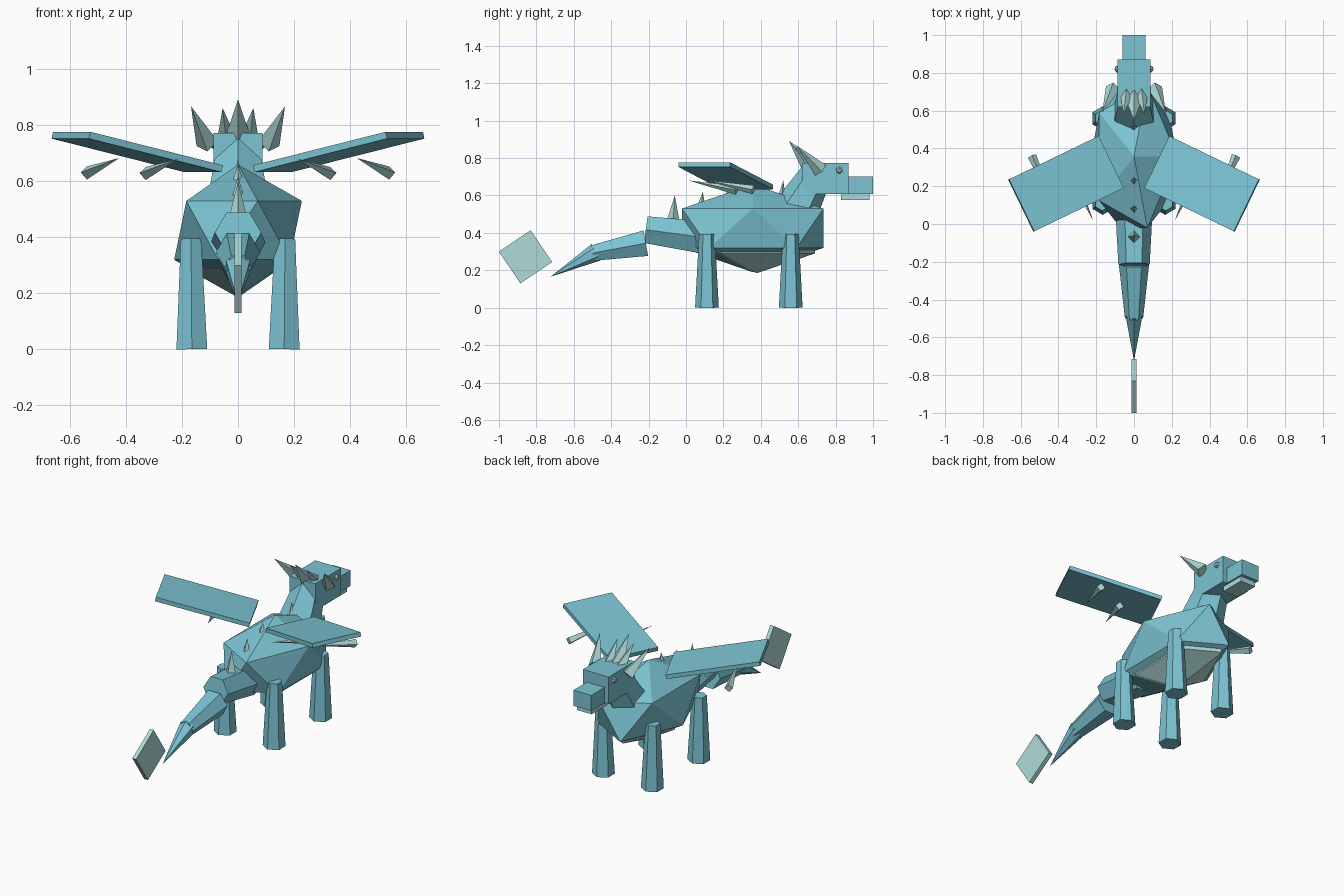
import bpy, math
from mathutils import Vector, Matrix

if "Cube" in bpy.data.objects:
    bpy.data.objects.remove(bpy.data.objects["Cube"])


def material(name, rgb):
    m = bpy.data.materials.new(name)
    m.diffuse_color = (*rgb, 1)
    m.use_nodes = True
    m.node_tree.nodes["Principled BSDF"].inputs["Base Color"].default_value = m.diffuse_color
    return m


BLUE = material("blue_hide", (0.20, 0.55, 0.65))
PALE = material("pale_horn", (0.43, 0.71, 0.69))


def finish(name, mat):
    ob = bpy.context.object
    ob.name = name
    ob.data.materials.append(mat)
    return ob


def ball(name, loc, radii, mat):
    bpy.ops.mesh.primitive_ico_sphere_add(subdivisions=1, radius=1, location=loc)
    ob = finish(name, mat)
    ob.scale = radii
    return ob


def box(name, loc, size, mat, rot=None):
    bpy.ops.mesh.primitive_cube_add(size=1, location=loc)
    ob = finish(name, mat)
    m = Matrix.Translation(loc)
    if rot:
        m = m @ rot
    ob.matrix_world = m @ Matrix.Diagonal((*size, 1))
    return ob


def cone(name, a, b, r1, r2, mat, sides=6, spin=0):
    """Tapered prism from point a to point b."""
    a, b = Vector(a), Vector(b)
    d = b - a
    bpy.ops.mesh.primitive_cone_add(vertices=sides, radius1=r1, radius2=r2, depth=d.length)
    ob = finish(name, mat)
    up = d.normalized()
    # keep the local x axis close to world x so facets stay symmetric
    y = up.cross(Vector((1, 0, 0))).normalized()
    x = y.cross(up)
    rot = Matrix((x, y, up)).transposed().to_4x4()
    ob.matrix_world = Matrix.Translation((a + b) / 2) @ rot @ Matrix.Rotation(spin, 4, 'Z')
    return ob


# Torso and belly plate
ball("body", (0, 0.357, 0.425), (0.255, 0.444, 0.235), BLUE)
ball("belly", (0, 0.38, 0.375), (0.21, 0.364, 0.19), PALE)

# Neck and head
cone("neck", (0, 0.575, 0.50), (0, 0.70, 0.72), 0.125, 0.085, BLUE)
box("head", (0, 0.745, 0.69), (0.175, 0.25, 0.165), BLUE)
box("snout", (0, 0.93, 0.655), (0.12, 0.14, 0.095), BLUE)
box("jaw", (0, 0.905, 0.592), (0.10, 0.15, 0.03), PALE)

# Tail segments and fin
flat_top = math.pi / 6
cone("tail_base", (0, 0.10, 0.375), (0, -0.215, 0.417), 0.10, 0.083, BLUE, spin=flat_top)
cone("tail_middle", (0, -0.215, 0.345), (0, -0.50, 0.292), 0.08, 0.048, BLUE, spin=flat_top)
cone("tail_end", (0, -0.48, 0.297), (0, -0.725, 0.165), 0.05, 0, BLUE)
box("tail_fin", (0, -0.858, 0.272), (0.025, 0.205, 0.205), PALE,
    Matrix.Rotation(math.radians(34), 4, 'X'))

# Back spikes: y, base z, tip z, radius
for i, (y, z0, z1, r) in enumerate([(-0.07, 0.44, 0.60, 0.04), (0.08, 0.53, 0.62, 0.025),
                                    (0.23, 0.60, 0.66, 0.02), (0.51, 0.57, 0.68, 0.025)]):
    cone(f"back_spike_{i}", (0, y, z0), (0, y + 0.01, z1), r, 0, PALE, 4)

# Central crest horn
cone("crest_horn", (0, 0.67, 0.745), (0, 0.55, 0.893), 0.05, 0, PALE, 4)

# Everything paired left and right
for side, s in (("left", -1), ("right", 1)):
    for name, y in (("front_leg", 0.56), ("back_leg", 0.112)):
        cone(f"{side}_{name}", (s * 0.165, y, 0), (s * 0.168, y, 0.395), 0.0635, 0.042, BLUE)
    ball(f"{side}_eye", (s * 0.087, 0.82, 0.735), (0.018, 0.02, 0.02), PALE)
    cone(f"{side}_crest_horn", (s * 0.04, 0.69, 0.75), (s * 0.055, 0.58, 0.862), 0.035, 0, PALE, 4)
    cone(f"{side}_horn", (s * 0.11, 0.72, 0.735), (s * 0.168, 0.59, 0.868), 0.04, 0, PALE, 4)

    # Wing slab, swept towards the tail and raised at the tip
    rot = (Matrix.Rotation(math.radians(-25.8 * s), 4, 'Z')
           @ Matrix.Rotation(math.radians(-12.8 * s), 4, 'Y'))
    box(f"{side}_wing", (s * 0.36, 0.2125, 0.705), (0.54, 0.306, 0.025), BLUE, rot)

    # Spines under the wing
    cone(f"{side}_wing_spine_outer", (s * 0.54, 0.36, 0.63), (s * 0.425, 0.10, 0.683), 0.024, 0, PALE, 4)
    cone(f"{side}_wing_spine_inner", (s * 0.33, 0.27, 0.628), (s * 0.215, 0.015, 0.68), 0.024, 0, PALE, 4)
